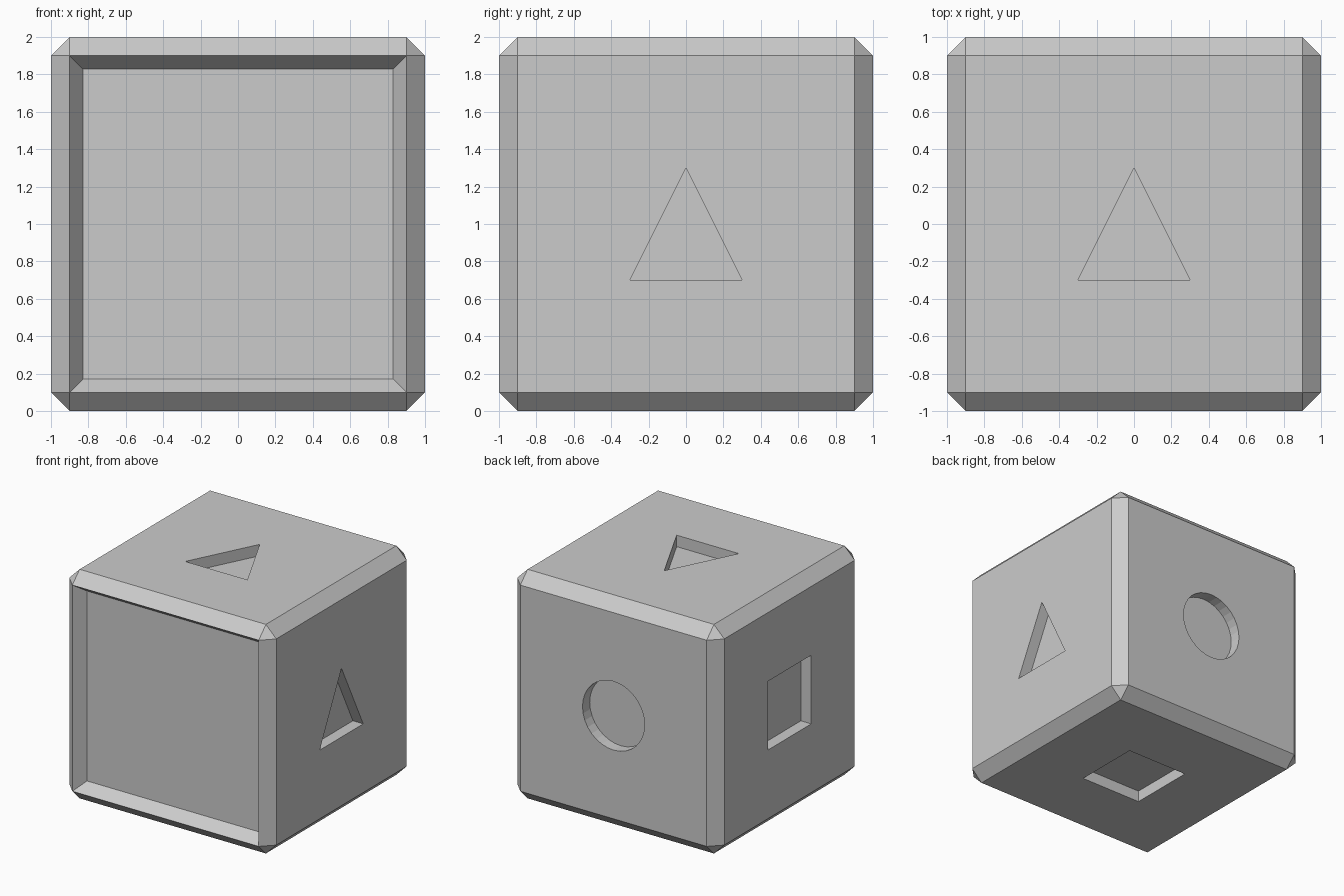
import bpy, bmesh, math
from mathutils import Vector

if "Cube" in bpy.data.objects:
    bpy.data.objects.remove(bpy.data.objects["Cube"])

CENTRE = Vector((0, 0, 1))
R, DEPTH = 0.3, 0.1


def make_object(name, bm):
    bmesh.ops.recalc_face_normals(bm, faces=bm.faces)
    mesh = bpy.data.meshes.new(name)
    bm.to_mesh(mesh)
    bm.free()
    obj = bpy.data.objects.new(name, mesh)
    bpy.context.collection.objects.link(obj)
    return obj


def add_prism(bm, outline, u, v, n):
    """Prism reaching DEPTH into the block from the side facing n."""
    u, v, n = Vector(u), Vector(v), Vector(n)
    base = [bm.verts.new(CENTRE + u * a + v * b + n * (1 - DEPTH)) for a, b in outline]
    face = bm.faces.new(base)
    out = bmesh.ops.extrude_face_region(bm, geom=[face])["geom"]
    verts = [g for g in out if isinstance(g, bmesh.types.BMVert)]
    bmesh.ops.translate(bm, verts=verts, vec=n * 2 * DEPTH)


# Chamfered block
bm = bmesh.new()
bmesh.ops.create_cube(bm, size=2)
bmesh.ops.translate(bm, verts=bm.verts, vec=CENTRE)
bmesh.ops.bevel(bm, geom=list(bm.edges), offset=0.1, offset_type='OFFSET',
                segments=1, profile=0.5, affect='EDGES')

# Sloped recess on the front
bm.normal_update()
front = min(bm.faces, key=lambda f: f.calc_center_median().y)
bmesh.ops.inset_individual(bm, faces=[front], thickness=0.1, depth=0)
front = min((f for f in bm.faces if f.normal.y < -0.99), key=lambda f: -f.calc_area())
bmesh.ops.translate(bm, verts=front.verts, vec=(0, DEPTH, 0))
block = make_object("block", bm)

# Shape sockets on the other sides
triangle = [(-R, -R), (R, -R), (0, R)]
square = [(-R, -R), (R, -R), (R, R), (-R, R)]
circle = [(R * math.cos(i * math.tau / 32), R * math.sin(i * math.tau / 32))
          for i in range(32)]
X, Y, Z = (1, 0, 0), (0, 1, 0), (0, 0, 1)
bm = bmesh.new()
add_prism(bm, triangle, Y, Z, X)
add_prism(bm, triangle, X, Y, Z)
add_prism(bm, circle, X, Z, Y)
add_prism(bm, square, Y, Z, (-1, 0, 0))
add_prism(bm, square, X, Y, (0, 0, -1))
cutter = make_object("socket_cutter", bm)
cutter.hide_render = True
cutter.display_type = 'WIRE'

cut = block.modifiers.new("sockets", 'BOOLEAN')
cut.operation = 'DIFFERENCE'
cut.solver = 'EXACT'
cut.object = cutter
